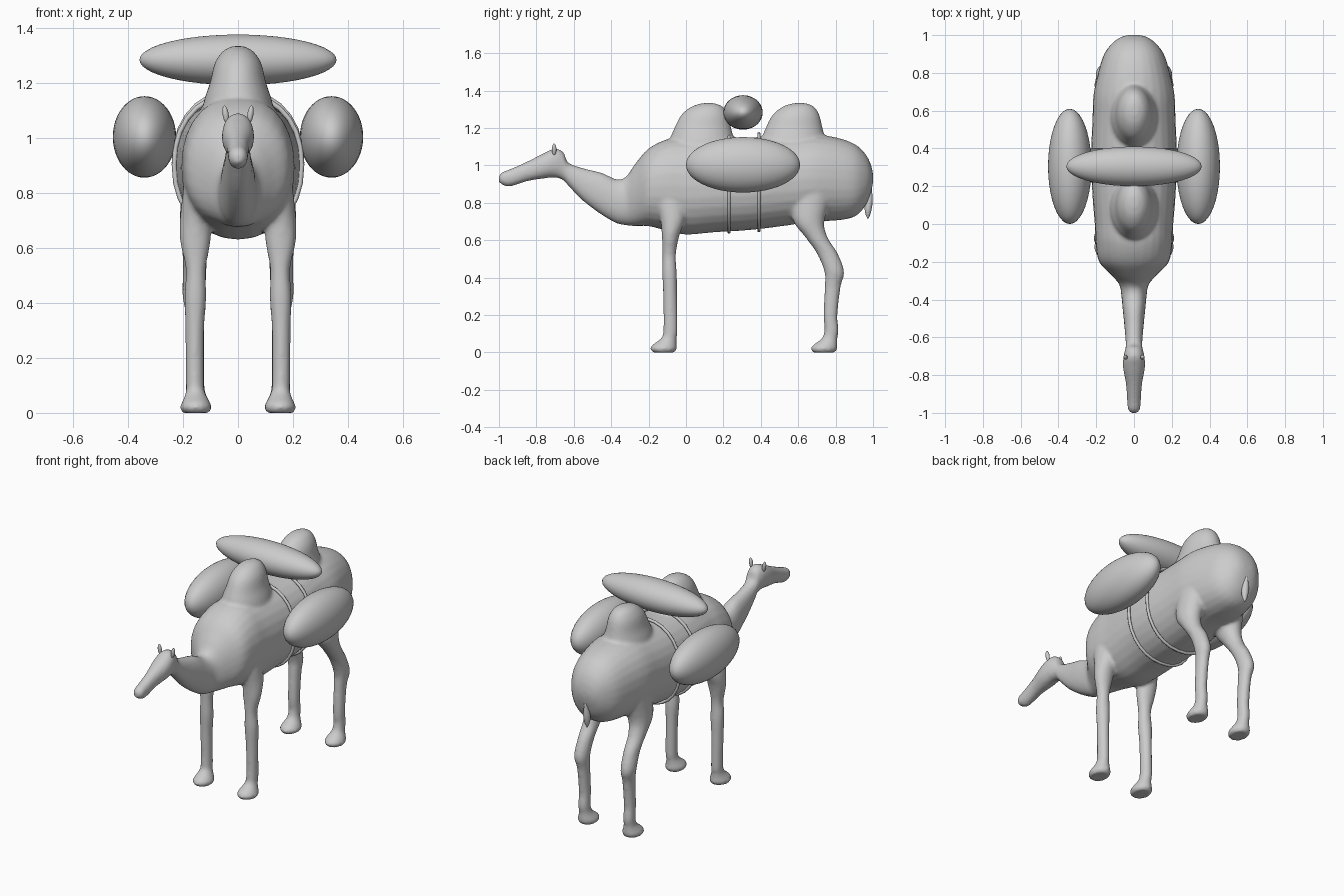
import bpy, bmesh, math
from mathutils import Vector

if "Cube" in bpy.data.objects:
    bpy.data.objects.remove(bpy.data.objects["Cube"])

SEG = 28


def spow(v, p):
    return math.copysign(abs(v) ** p, v)


def smooth_stations(st, sub=4):
    """Catmull-Rom interpolation between stations."""
    out = []
    for i in range(len(st) - 1):
        p = [st[max(i - 1, 0)], st[i], st[i + 1], st[min(i + 2, len(st) - 1)]]
        for k in range(sub):
            t = k / sub
            out.append([0.5 * (2 * b + (c - a) * t + (2 * a - 5 * b + 4 * c - d) * t * t
                               + (3 * b - a - 3 * c + d) * t ** 3) for a, b, c, d in zip(*p)])
    out.append(list(st[-1]))
    return out


def skin(bm, rings):
    loops = [[bm.verts.new(p) for p in r] for r in rings]
    for a, b in zip(loops, loops[1:]):
        for i in range(len(a)):
            j = (i + 1) % len(a)
            bm.faces.new((a[i], a[j], b[j], b[i]))
    bm.faces.new(loops[0])
    bm.faces.new(loops[-1])


def body_ring(y, lo, hi, rx, grow=0.0, e=2 / 2.2):
    c, r = (lo + hi) / 2, (hi - lo) / 2 + grow
    return [Vector(((rx + grow) * spow(math.cos(a), e), y, c + r * spow(math.sin(a), e)))
            for a in (2 * math.pi * i / SEG for i in range(SEG))]


def loft_body(bm, st):
    skin(bm, [body_ring(*s) for s in smooth_stations(st)])


def loft_up(bm, st, side=1, dy=0.0):
    """Stations are z, x, y, radius x, radius y."""
    skin(bm, [[Vector((side * x + rx * math.cos(a), y + dy + ry * math.sin(a), z))
               for a in (2 * math.pi * i / SEG for i in range(SEG))]
              for z, x, y, rx, ry in smooth_stations(st)])


def finish(bm, name):
    bmesh.ops.recalc_face_normals(bm, faces=bm.faces)
    for f in bm.faces:
        f.smooth = True
    me = bpy.data.meshes.new(name)
    bm.to_mesh(me)
    bm.free()
    ob = bpy.data.objects.new(name, me)
    bpy.context.collection.objects.link(ob)
    return ob


def ellipsoid(name, loc, rad, rot=(0, 0, 0)):
    bpy.ops.mesh.primitive_uv_sphere_add(segments=40, ring_count=24, location=loc, rotation=rot)
    ob = bpy.context.object
    ob.name = name
    ob.scale = rad
    bpy.ops.object.shade_smooth()
    return ob


# Nose, head, neck, barrel and rump: y, bottom, top, half width
TORSO = [(-1.0, .91, .945, .02), (-.98, .895, .965, .032), (-.94, .887, .98, .036),
         (-.85, .915, 1.02, .042), (-.76, .93, 1.065, .058), (-.70, .935, 1.09, .055),
         (-.655, .92, 1.07, .045), (-.63, .892, 1.015, .044), (-.55, .81, .985, .05),
         (-.45, .735, .96, .06), (-.37, .69, .925, .068), (-.32, .68, .94, .078),
         (-.27, .675, 1.01, .12), (-.2, .675, 1.09, .185), (-.1, .65, 1.14, .203),
         (0, .63, 1.15, .208), (.15, .642, 1.15, .22), (.35, .655, 1.15, .228),
         (.55, .68, 1.16, .22), (.68, .70, 1.165, .215), (.8, .705, 1.15, .19),
         (.9, .725, 1.115, .158), (.96, .785, 1.06, .112), (.99, .86, 1.0, .068),
         (1.0, .91, .95, .03)]
# Hump and legs: z, x, y, radius x, radius y
HUMP = [(1.0, 0, .085, .15, .21), (1.13, 0, .085, .125, .175), (1.2, 0, .09, .102, .152),
        (1.27, 0, .1, .085, .125), (1.315, 0, .113, .055, .082), (1.333, 0, .12, .02, .03)]
FRONT = [(.88, .12, -.09, .07, .1), (.72, .152, -.072, .058, .068), (.62, .155, -.083, .055, .046),
         (.52, .153, -.09, .036, .036), (.42, .155, -.088, .04, .039), (.3, .157, -.085, .034, .037),
         (.12, .157, -.083, .033, .038), (.075, .155, -.092, .035, .042),
         (.04, .153, -.115, .05, .065), (.02, .153, -.12, .058, .071), (0, .153, -.12, .048, .06)]
HIND = [(.92, .11, .69, .09, .13), (.72, .143, .655, .068, .088), (.62, .155, .695, .05, .06),
        (.53, .157, .755, .043, .056), (.43, .16, .793, .042, .053), (.35, .156, .784, .034, .043),
        (.2, .155, .773, .033, .037), (.12, .155, .778, .033, .038), (.075, .154, .768, .035, .042),
        (.04, .153, .745, .05, .065), (.02, .153, .738, .058, .071), (0, .153, .738, .048, .06)]

# Animal body fused into one smooth skin
bm = bmesh.new()
loft_body(bm, TORSO)
for dy in (0, .488):
    loft_up(bm, HUMP, dy=dy)
for s in (-1, 1):
    loft_up(bm, FRONT, s)
    loft_up(bm, HIND, s)
body = finish(bm, "animal_body")
rm = body.modifiers.new("fuse", 'REMESH')
rm.mode = 'VOXEL'
rm.voxel_size = 0.01
rm.use_smooth_shade = True
sm = body.modifiers.new("soften", 'SMOOTH')
sm.factor = 0.5
sm.iterations = 6

# Tail with tuft
bm = bmesh.new()
loft_up(bm, [(.95, 0, .98, .012, .014), (.87, 0, .985, .009, .01), (.8, 0, .977, .02, .02),
             (.75, 0, .973, .017, .016), (.715, 0, .973, .003, .003)])
finish(bm, "tail")

# Ears
for s, n in ((-1, "left"), (1, "right")):
    ellipsoid(f"{n}_ear", (s * .045, -.705, 1.085), (.011, .012, .032), (0, s * .15, 0))

# Load: two side bags and a roll on top
for s, n in ((-1, "left"), (1, "right")):
    ellipsoid(f"{n}_bag", (s * .34, .305, 1.003), (.115, .305, .148))
ellipsoid("top_roll", (0, .305, 1.283), (.358, .105, .092))

# Girth straps following the barrel
for n, y, lo, hi in (("front_strap", .23, .648, 1.155), ("rear_strap", .39, .655, 1.165)):
    cu = bpy.data.curves.new(n, 'CURVE')
    cu.dimensions = '3D'
    cu.bevel_depth = .009
    cu.bevel_resolution = 2
    sp = cu.splines.new('POLY')
    pts = body_ring(y, lo, hi, .228, .004)
    sp.points.add(len(pts) - 1)
    for q, p in zip(sp.points, pts):
        q.co = (*p, 1)
    sp.use_cyclic_u = True
    bpy.context.collection.objects.link(bpy.data.objects.new(n, cu))
